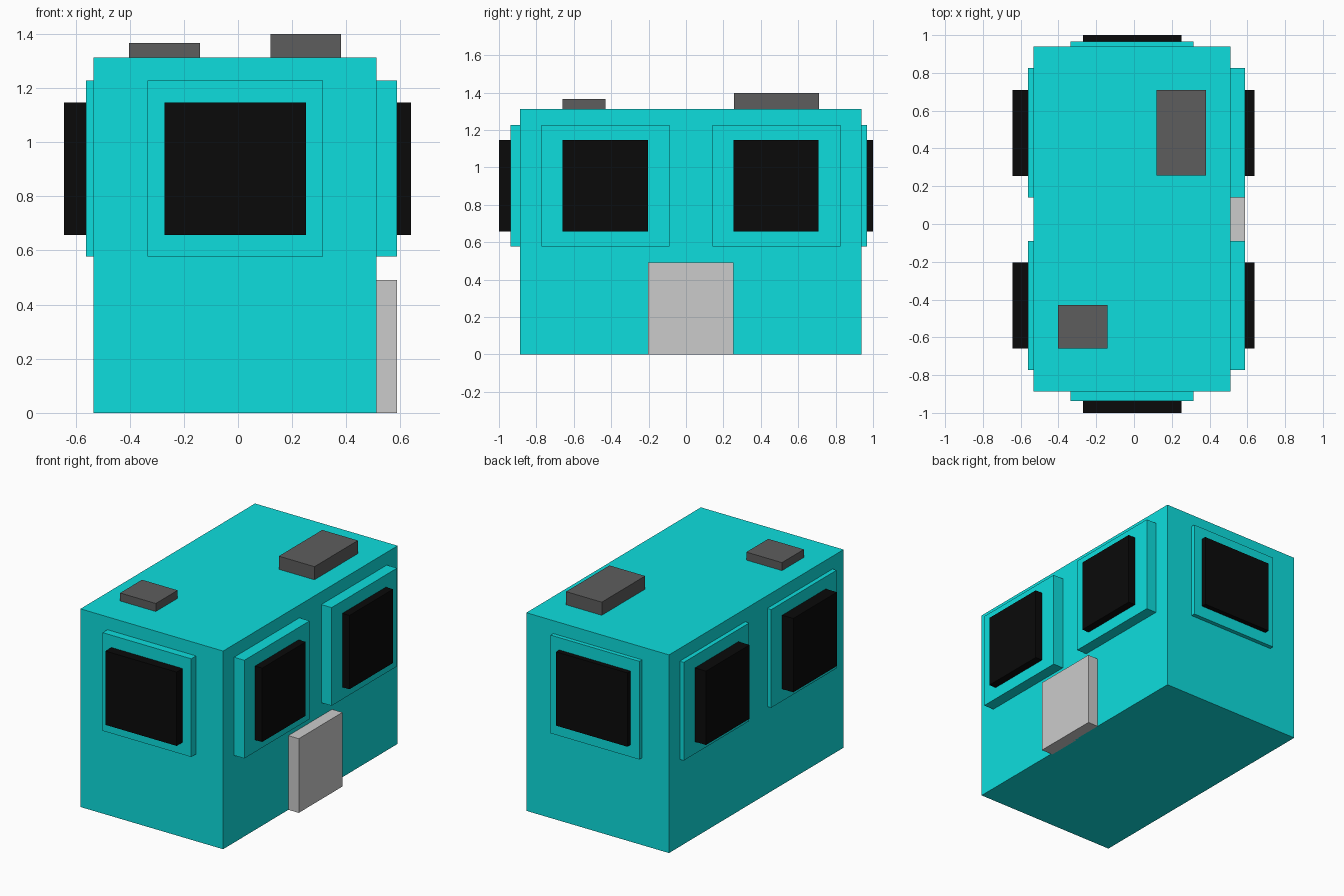
import bpy

if "Cube" in bpy.data.objects:
    bpy.data.objects.remove(bpy.data.objects["Cube"])


def material(name, rgb):
    m = bpy.data.materials.new(name)
    m.diffuse_color = (*rgb, 1)
    m.use_nodes = True
    m.node_tree.nodes["Principled BSDF"].inputs["Base Color"].default_value = m.diffuse_color
    return m


cyan = material("cyan", (0.004, 0.73, 0.73))
black = material("black", (0.003, 0.003, 0.003))
dark_grey = material("dark_grey", (0.11, 0.11, 0.11))


def box(name, x, y, z, mat=None):
    """Box from (min, max) ranges along each axis."""
    ranges = (x, y, z)
    bpy.ops.mesh.primitive_cube_add(size=1, location=[(a + b) / 2 for a, b in ranges])
    ob = bpy.context.object
    ob.name = name
    ob.scale = [b - a for a, b in ranges]
    bpy.ops.object.transform_apply(location=False, rotation=False, scale=True)
    if mat:
        ob.data.materials.append(mat)
    return ob


# Main body
X0, X1 = -0.533, 0.512
Y0, Y1 = -0.887, 0.939
TOP = 1.312
box("body", (X0, X1), (Y0, Y1), (0, TOP), cyan)

FRAME_Z = (0.577, 1.227)
GLASS_Z = (0.657, 1.146)
SINK = 0.01  # overlap into the part behind

# Windows on the two ends: wall, frame face, glass face
for side, wall, frame, glass in (("front", Y0, -0.938, -1.0), ("back", Y1, 0.967, 1.0)):
    s = 1 if wall > 0 else -1
    box(side + "_window_frame", (-0.335, 0.314),
        sorted((wall - s * SINK, frame)), FRAME_Z, cyan)
    box(side + "_window_glass", (-0.271, 0.251),
        sorted((frame - s * SINK, glass)), GLASS_Z, black)

# Two windows on each long side
for side, wall, frame, glass in (("left", X0, -0.562, -0.643), ("right", X1, 0.587, 0.639)):
    s = 1 if wall > 0 else -1
    for end, fy, gy in (("front", (-0.772, -0.089), (-0.66, -0.204)),
                        ("rear", (0.141, 0.826), (0.254, 0.709))):
        box(f"{side}_{end}_window_frame",
            sorted((wall - s * SINK, frame)), fy, FRAME_Z, cyan)
        box(f"{side}_{end}_window_glass",
            sorted((frame - s * SINK, glass)), gy, GLASS_Z, black)

# Door on the right side
box("door", (X1 - SINK, 0.588), (-0.204, 0.253), (0, 0.491))

# Roof boxes
box("large_roof_box", (0.12, 0.381), (0.256, 0.71), (TOP - SINK, 1.399), dark_grey)
box("small_roof_box", (-0.402, -0.141), (-0.659, -0.43), (TOP - SINK, 1.365), dark_grey)
